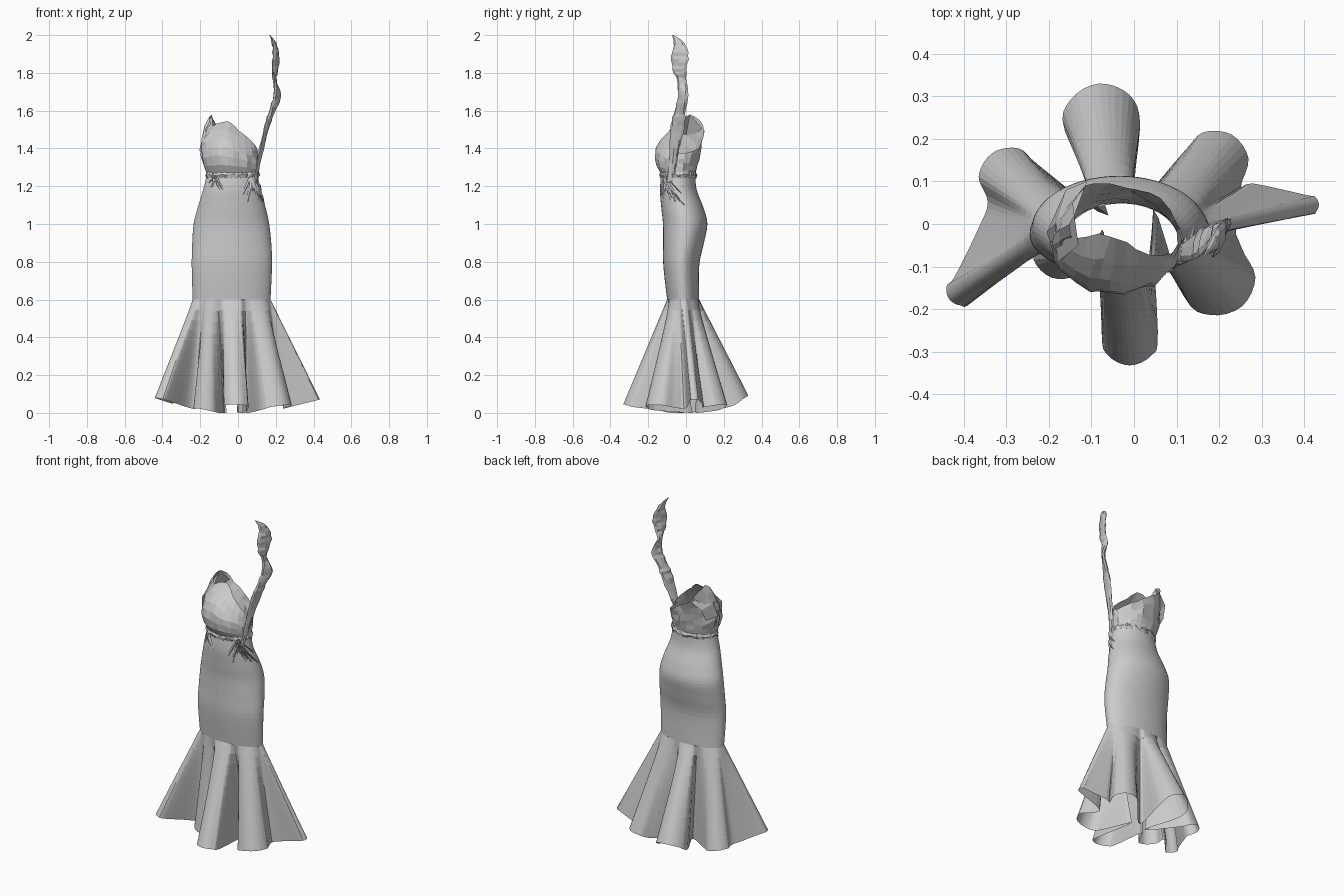
import bpy, math, random
from mathutils import Vector

if "Cube" in bpy.data.objects:
    bpy.data.objects.remove(bpy.data.objects["Cube"])

random.seed(4)


def make(name, rows, closed=True, caps=False):
    """Skin a grid of point rows into one flat-shaded object."""
    n = len(rows[0])
    verts = [tuple(p) for r in rows for p in r]
    faces = []
    for i in range(len(rows) - 1):
        for j in range(n if closed else n - 1):
            k = (j + 1) % n
            faces.append((i * n + j, i * n + k, (i + 1) * n + k, (i + 1) * n + j))
    if caps:
        faces += [tuple(range(n))[::-1], tuple(range(len(verts) - n, len(verts)))]
    me = bpy.data.meshes.new(name)
    me.from_pydata(verts, [], faces)
    me.update()
    ob = bpy.data.objects.new(name, me)
    bpy.context.collection.objects.link(ob)


def catmull(a, b, c, d, u):
    return [0.5 * (2 * q + (r - p) * u + (2 * p - 5 * q + 4 * r - s) * u * u
                   + (3 * q - p - 3 * r + s) * u ** 3) for p, q, r, s in zip(a, b, c, d)]


def open_spline(pts, n):
    p = [pts[0]] + pts + [pts[-1]]
    out = [catmull(*p[i:i + 4], k / n) for i in range(len(pts) - 1) for k in range(n)]
    return out + [list(pts[-1])]


def closed_spline(pts, n):
    """First value of each point is an angle that wraps at 360."""
    m = len(pts)

    def at(i):
        return (pts[i % m][0] + 360 * (i // m),) + tuple(pts[i % m][1:])
    return [catmull(at(i - 1), at(i), at(i + 1), at(i + 2), k / n)
            for i in range(m) for k in range(n)]


def oval(deg, z, x0, x1, y0, y1):
    t = math.radians(deg)
    return Vector(((x0 + x1) / 2 + (x1 - x0) / 2 * math.cos(t),
                   (y0 + y1) / 2 + (y1 - y0) / 2 * math.sin(t), z))


# Fitted body: z, left, right, front, back
body = [(0.60, -0.24, 0.172, -0.10, 0.07), (0.78, -0.245, 0.18, -0.12, 0.07),
        (0.90, -0.242, 0.176, -0.121, 0.095), (1.00, -0.235, 0.165, -0.122, 0.113),
        (1.08, -0.215, 0.148, -0.13, 0.095), (1.18, -0.185, 0.118, -0.138, 0.057),
        (1.27, -0.163, 0.104, -0.13, 0.048)]
rings = open_spline(body, 5)
make("fitted_body", [[oval(360 * j / 56, *r) for j in range(56)] for r in rings])

# Skirt lobes: round tip (x, y, radius, facing), then the fold after it (knee angle, x, y)
lobes = [(0.19, 0.14, 0.08, 60, 77, 0.0, 0.05), (-0.075, 0.24, 0.09, 95, 114, -0.06, 0.02),
         (-0.29, 0.105, 0.075, 125, 176, -0.365, -0.01), (-0.405, -0.155, 0.036, 215, 218, -0.28, -0.05),
         (-0.17, -0.06, 0.07, 250, 250, -0.07, -0.02),
         (-0.01, -0.265, 0.067, 270, 291, 0.045, 0.035), (0.195, -0.125, 0.09, 310, 347, 0.25, 0.0),
         (0.41, 0.045, 0.024, 365, 378, 0.28, 0.095)]


def hem_height(x, y):
    return 0.25 * max(0, math.hypot(x, y) - 0.15) + 0.35 * max(0, y - 0.2)


hem, last = [], 18
for x, y, r, face, fold, fx, fy in lobes:
    for k in range(-2, 3):
        t = math.radians(face + 50 * k)
        px, py = x + r * math.cos(t), y + r * math.sin(t)
        hem.append(((last + fold) / 2 + (fold - last) * k / 6, px, py, hem_height(px, py)))
    hem.append((fold, fx, fy, hem_height(fx, fy)))
    last = fold
rows = []
for i in range(11):
    rows.append([oval(a, *body[0]).lerp(Vector((x, y, max(z, 0))), i / 10)
                 for a, x, y, z in closed_spline(hem, 4)])
make("flared_skirt", rows)

# Bodice rim: angle, x, y, z (slanted neckline with a raised left peak)
rim = [(0, 0.105, -0.03, 1.38), (50, 0.065, 0.06, 1.40), (90, -0.02, 0.085, 1.45),
       (145, -0.12, 0.085, 1.52), (170, -0.14, 0.02, 1.585), (198, -0.148, -0.035, 1.52),
       (245, -0.08, -0.02, 1.545), (275, -0.02, -0.045, 1.52), (320, 0.065, -0.07, 1.44)]
rows = [[] for _ in range(7)]
for a, x, y, z in closed_spline(rim, 3):
    base = oval(a, 1.265, -0.165, 0.106, -0.132, 0.05)
    mid = oval(a, (1.265 + z) / 2, -0.195, 0.108, -0.158, 0.07)
    top = Vector((x, y, z))
    for i in range(7):
        f = i / 6
        p = base * (2 * (f - .5) * (f - 1)) + mid * (4 * f * (1 - f)) + top * (2 * f * (f - .5))
        if i > 1:
            p += Vector([random.uniform(-.006, .006) for _ in range(3)])
        rows[i].append(p)
make("bodice", rows)

# Folded lapel lying outside the left peak
make("left_lapel", [
    [(-0.11, 0.10, 1.49), (-0.14, 0.02, 1.58), (-0.13, -0.05, 1.51)],
    [(-0.16, 0.08, 1.45), (-0.185, 0.0, 1.47), (-0.18, -0.09, 1.45)],
    [(-0.17, 0.05, 1.38), (-0.205, -0.02, 1.39), (-0.175, -0.10, 1.36)]], closed=False)

# Crumpled seam around the waist
rows = [[], [], []]
for j in range(72):
    for i, g in enumerate((0.0, 0.006, 0.0)):
        g += random.uniform(-.004, .004)
        rows[i].append(oval(j * 5, 1.275 - 0.015 * i + random.uniform(-.006, .006),
                            -0.167 - g, 0.108 + g, -0.135 - g, 0.051 + g))
make("waist_seam", rows)


# Thin raised pleats fanning down from the strap knot and the left waist
def pleat(name, a0, a1, z1, lift):
    r = []
    for i in range(5):
        f = i / 4
        z = 1.26 + (z1 - 1.26) * f
        ring = min(rings, key=lambda q: abs(q[0] - z))[1:]
        a = a0 + (a1 - a0) * f
        h = lift * math.sin(math.pi * (0.15 + 0.85 * f))
        wide = (ring[0] - h, ring[1] + h, ring[2] - h, ring[3] + h)
        r.append([oval(a - 2.5, z, *ring), oval(a, z, *wide), oval(a + 2.5, z, *ring)])
    make(name, r, closed=False)


for k in range(12):
    pleat("knot_pleat", 318 + random.uniform(-6, 6), 292 + 7.5 * k,
          random.uniform(1.1, 1.19), random.uniform(.008, .015))
for k in range(6):
    pleat("left_pleat", 232 + random.uniform(-12, 12), 210 + 9 * k,
          random.uniform(1.17, 1.22), random.uniform(.006, .012))

# Loose strap rising from the right waist: z, x, y, half width, twist
strap = [(1.22, 0.092, -0.085, 0.02, 0), (1.36, 0.115, -0.065, 0.022, -10),
         (1.52, 0.155, -0.045, 0.04, -15), (1.60, 0.182, -0.03, 0.032, -25),
         (1.68, 0.208, -0.016, 0.034, -35), (1.76, 0.193, -0.022, 0.023, 0),
         (1.82, 0.198, -0.035, 0.04, -20), (1.89, 0.202, -0.032, 0.047, -20),
         (1.96, 0.19, -0.038, 0.027, -10), (2.0, 0.168, -0.07, 0.004, 0)]
rows = []
for z, x, y, w, twist in open_spline(strap, 4):
    c, s = math.cos(math.radians(twist)), math.sin(math.radians(twist))
    row = []
    for j in range(8):
        t = j * math.pi / 4
        u = min(0.013, w / 2) * math.cos(t) * random.uniform(.5, 1.2)
        v = w * math.sin(t) * random.uniform(.9, 1.1)
        row.append((x + u * c - v * s, y + u * s + v * c, min(z, 2.0)))
    rows.append(row)
make("loose_strap", rows, caps=True)
